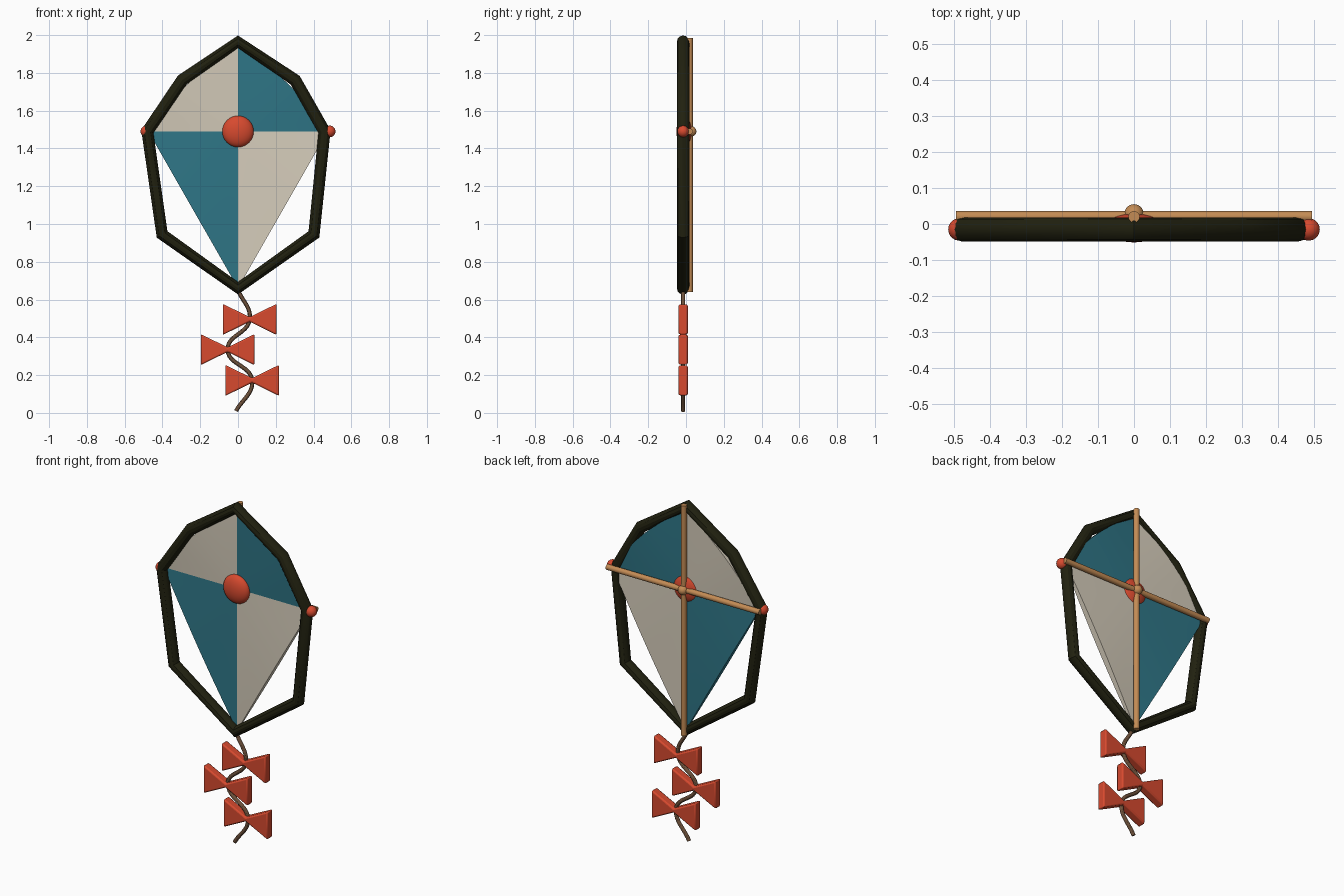
import bpy, bmesh, math
from mathutils import Vector

if "Cube" in bpy.data.objects:
    bpy.data.objects.remove(bpy.data.objects["Cube"], do_unlink=True)


def material(name, rgb):
    m = bpy.data.materials.new(name)
    m.use_nodes = True
    m.diffuse_color = (*rgb, 1)
    bsdf = next(n for n in m.node_tree.nodes if n.type == 'BSDF_PRINCIPLED')
    bsdf.inputs["Base Color"].default_value = (*rgb, 1)
    return m


OLIVE = material("dark olive", (0.015, 0.015, 0.005))
TEAL = material("teal", (0.028, 0.18, 0.24))
CREAM = material("cream", (0.66, 0.60, 0.49))
RED = material("red", (0.68, 0.068, 0.028))
WOOD = material("light wood", (0.55, 0.26, 0.09))
CORD = material("brown cord", (0.16, 0.085, 0.045))

Y = -0.015       # depth of the frame and tail
CROSS = 1.49     # height where the spars cross


def finish(obj, name, mat, angle=35):
    obj.name = name
    obj.data.materials.append(mat)
    bpy.ops.object.select_all(action='DESELECT')
    obj.select_set(True)
    bpy.context.view_layer.objects.active = obj
    bpy.ops.object.shade_smooth_by_angle(angle=math.radians(angle))
    return obj


def tube(name, points, radius, mat, smooth=False):
    cu = bpy.data.curves.new(name, 'CURVE')
    cu.dimensions = '3D'
    cu.bevel_depth = radius
    cu.bevel_resolution = 4
    cu.use_fill_caps = True
    if smooth:
        sp = cu.splines.new('BEZIER')
        sp.bezier_points.add(len(points) - 1)
        for bp, (x, z) in zip(sp.bezier_points, points):
            bp.co = (x, Y, z)
            bp.handle_left_type = bp.handle_right_type = 'AUTO'
    else:
        sp = cu.splines.new('POLY')
        sp.points.add(len(points) - 1)
        for p, (x, z) in zip(sp.points, points):
            p.co = (x, Y, z, 1)
        sp.use_cyclic_u = True
    obj = bpy.data.objects.new(name, cu)
    bpy.context.collection.objects.link(obj)
    bpy.ops.object.select_all(action='DESELECT')
    obj.select_set(True)
    bpy.context.view_layer.objects.active = obj
    bpy.ops.object.convert(target='MESH')
    return finish(bpy.context.object, name, mat, 30)


def ball(name, loc, scale, mat):
    bpy.ops.mesh.primitive_uv_sphere_add(segments=32, ring_count=16, radius=1, location=loc)
    obj = bpy.context.object
    obj.scale = scale
    return finish(obj, name, mat)


def spar(name, start, end):
    a, b = Vector(start), Vector(end)
    bpy.ops.mesh.primitive_cylinder_add(vertices=20, radius=0.016, depth=(b - a).length,
                                        location=(a + b) / 2)
    obj = bpy.context.object
    obj.rotation_euler = (b - a).to_track_quat('Z', 'Y').to_euler()
    return finish(obj, name, WOOD)


def sail_panel(name, tip, side, bulge, mat, n=10):
    # quarter of the sail: a thin padded fan around the crossing point
    bm = bmesh.new()
    a, b = Vector((0, 0, tip)), Vector((side, 0, CROSS))
    out = Vector((math.copysign(1, side), 0, math.copysign(1, tip - CROSS))).normalized()
    layers = []
    for sign in (-1, 1):
        hub = bm.verts.new((0, sign * 0.008, CROSS))
        rim = []
        for i in range(n + 1):
            s = math.sin(math.pi * i / n)
            p = a.lerp(b, i / n) + out * bulge * s
            p.y = sign * (0.006 + 0.012 * s) - 0.003
            rim.append(bm.verts.new(p))
        for u, v in zip(rim, rim[1:]):
            bm.faces.new((hub, u, v))
        layers.append([hub] + rim)
    front, back = layers
    for i in range(len(front)):
        j = (i + 1) % len(front)
        bm.faces.new((front[i], front[j], back[j], back[i]))
    bmesh.ops.recalc_face_normals(bm, faces=bm.faces)
    me = bpy.data.meshes.new(name)
    bm.to_mesh(me)
    bm.free()
    obj = bpy.data.objects.new(name, me)
    bpy.context.collection.objects.link(obj)
    return finish(obj, name, mat)


def bow(name, x, z):
    # extruded bow tie outline with softened edges
    w, h, k, d = 0.142, 0.082, 0.012, 0.025
    outline = [(-w, -h), (0, -k), (w, -h), (w, h), (0, k), (-w, h)]
    bm = bmesh.new()
    front = [bm.verts.new((px, -d, pz)) for px, pz in outline]
    back = [bm.verts.new((px, d, pz)) for px, pz in outline]
    for ring in (front, back):
        bm.faces.new((ring[0], ring[1], ring[4], ring[5]))
        bm.faces.new((ring[1], ring[2], ring[3], ring[4]))
    for i in range(6):
        j = (i + 1) % 6
        bm.faces.new((front[i], front[j], back[j], back[i]))
    bmesh.ops.recalc_face_normals(bm, faces=bm.faces)
    me = bpy.data.meshes.new(name)
    bm.to_mesh(me)
    bm.free()
    obj = bpy.data.objects.new(name, me)
    obj.location = (x, Y, z)
    bpy.context.collection.objects.link(obj)
    bev = obj.modifiers.new("soft edges", 'BEVEL')
    bev.width = 0.008
    bev.segments = 2
    return finish(obj, name, RED)


# Outer frame
tube("outer_frame", [(0, 1.965), (0.302, 1.762), (0.458, 1.49), (0.402, 0.945), (0, 0.66),
                     (-0.402, 0.945), (-0.48, 1.49), (-0.295, 1.762)], 0.033, OLIVE)

# Sail quarters
for label, sx, top_mat, low_mat in (("left", 1, TEAL, CREAM), ("right", -1, CREAM, TEAL)):
    sail_panel("sail_upper_" + label, 1.95, sx * 0.475, 0.035, top_mat)
    sail_panel("sail_lower_" + label, 0.66, sx * 0.475, 0, low_mat)

# Wooden cross at the back
spar("upright_spar", (0, 0.02, 0.64), (0, 0.02, 1.985))
spar("cross_spar", (-0.495, 0.02, CROSS), (0.495, 0.02, CROSS))
ball("spar_joint", (0, 0.028, CROSS), (0.027,) * 3, WOOD)

# Red centre disc and side knobs
ball("centre_disc", (0, -0.011, CROSS), (0.083, 0.04, 0.083), RED)
ball("left_knob", (0.485, Y, CROSS), (0.031,) * 3, RED)
ball("right_knob", (-0.485, Y, CROSS), (0.031,) * 3, RED)

# Tail and bows
bows = [(0.062, 0.495), (-0.055, 0.335), (0.075, 0.172)]
tube("tail_cord", [(0, 0.65)] + bows + [(-0.01, 0.01)], 0.011, CORD, smooth=True)
for i, (x, z) in enumerate(bows):
    bow("tail_bow_%d" % (i + 1), x, z)
